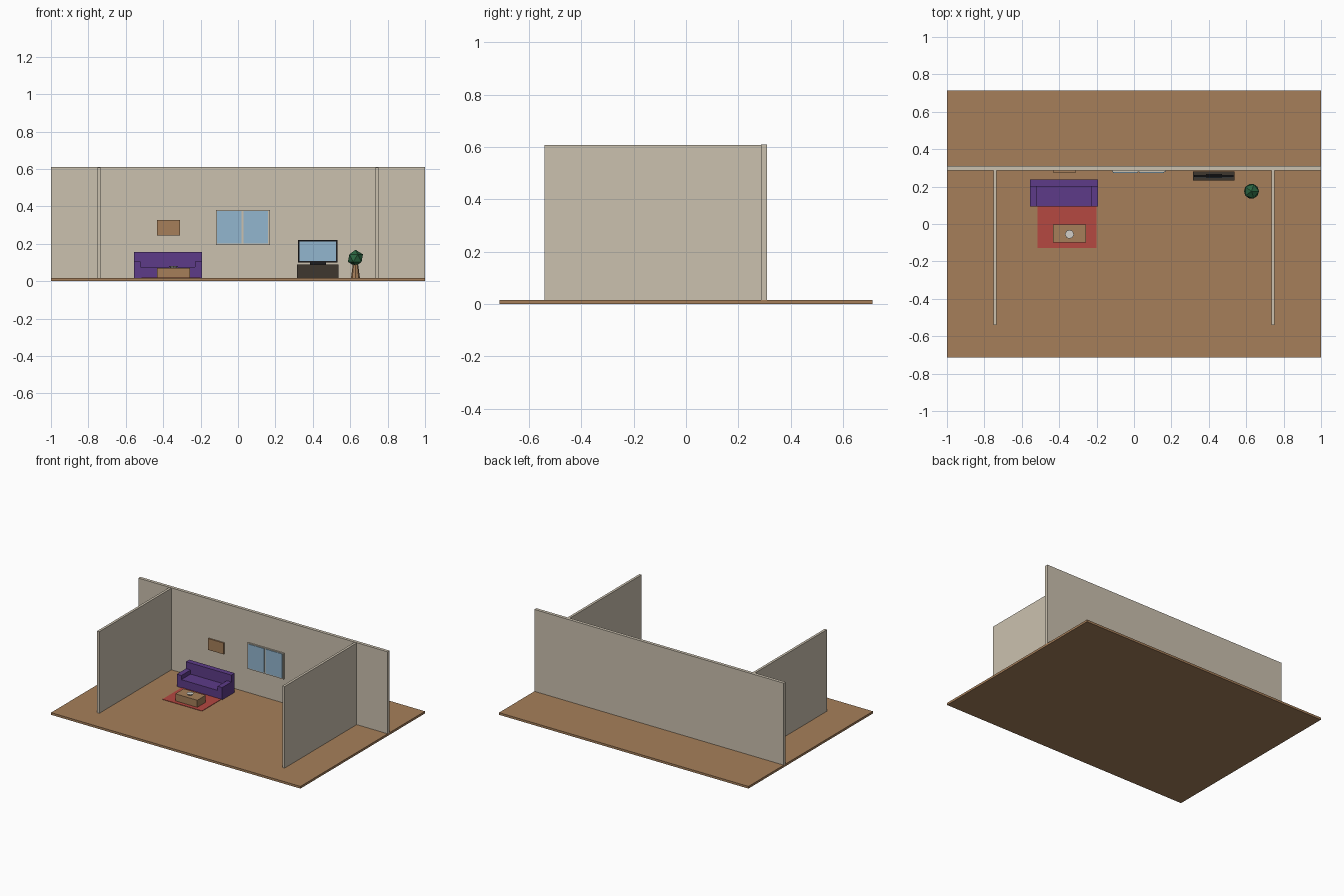
import bpy
from mathutils import Vector

cube = bpy.data.objects.get("Cube")
if cube:
    bpy.data.objects.remove(cube, do_unlink=True)


def material(name, hexcode):
    """Flat material from a display hex colour."""
    def lin(c):
        c /= 255
        return c / 12.92 if c <= 0.04045 else ((c + 0.055) / 1.055) ** 2.4
    rgba = [lin(c) for c in bytes.fromhex(hexcode)] + [1]
    mat = bpy.data.materials.new(name)
    mat.use_nodes = True
    mat.diffuse_color = rgba
    bsdf = mat.node_tree.nodes["Principled BSDF"]
    bsdf.inputs["Base Color"].default_value = rgba
    return mat


WOOD = material("wood", "A67F5A")
WALL = material("wall beige", "CBC1AF")
PURPLE = material("sofa purple", "5D3B88")
RED = material("rug red", "B54841")
GLASS = material("glass blue", "92B6CF")
BLACK = material("black", "1C1C1E")
DARK = material("dark brown", "3E372F")
GREEN = material("leaf green", "2A6540")
WHITE = material("bowl white", "D2CFC8")


def finish(name, mat):
    obj = bpy.context.object
    obj.name = name
    obj.data.materials.append(mat)
    return obj


def box(name, mat, x, y, z):
    """Axis-aligned box from (min, max) ranges."""
    lo, hi = Vector((x[0], y[0], z[0])), Vector((x[1], y[1], z[1]))
    bpy.ops.mesh.primitive_cube_add(size=1)
    obj = finish(name, mat)
    for v in obj.data.vertices:
        v.co = [hi[i] if v.co[i] > 0 else lo[i] for i in range(3)]
    return obj


def cone(name, mat, loc, r1, r2, depth, sides):
    bpy.ops.mesh.primitive_cone_add(vertices=sides, radius1=r1, radius2=r2, depth=depth,
                                    location=(loc[0], loc[1], loc[2] + depth / 2))
    return finish(name, mat)


FLOOR = 0.016
WALL_Y = 0.286

# Room shell
box("floor", WOOD, (-1, 1), (-0.713, 0.713), (0, FLOOR))
box("back_wall", WALL, (-1, 1), (WALL_Y, 0.309), (FLOOR, 0.61))
for side, x in (("right", -0.743), ("left", 0.743)):
    box(side + "_wall", WALL, (x - 0.009, x + 0.009), (-0.54, WALL_Y), (FLOOR, 0.608))

# Sofa
box("sofa_seat", PURPLE, (-0.52, -0.23), (0.094, 0.2), (FLOOR, 0.075))
box("sofa_back", PURPLE, (-0.557, -0.193), (0.2, 0.238), (FLOOR, 0.155))
for side, x in (("right", -0.557), ("left", -0.23)):
    box(side + "_sofa_arm", PURPLE, (x, x + 0.037), (0.094, 0.2), (FLOOR, 0.105))

# Rug, coffee table and bowl
box("rug", RED, (-0.517, -0.2), (-0.127, 0.1), (FLOOR, FLOOR + 0.003))
box("coffee_table", WOOD, (-0.433, -0.257), (-0.1, -0.003), (FLOOR + 0.003, 0.07))
cone("bowl", WHITE, (-0.345, -0.055, 0.07), 0.016, 0.024, 0.01, 8)

# Wall picture
box("wall_picture", WOOD, (-0.433, -0.31), (WALL_Y - 0.01, WALL_Y), (0.245, 0.327))

# Window with two panes in a thin frame
box("window_frame", WALL, (-0.118, 0.172), (0.277, WALL_Y), (0.192, 0.38))
for side, x in (("right", (-0.111, 0.018)), ("left", (0.03, 0.161))):
    box(side + "_window_pane", GLASS, x, (0.273, 0.278), (0.2, 0.375))

# Television on its stand
box("tv_stand", DARK, (0.315, 0.537), (0.232, 0.28), (FLOOR, 0.09))
box("tv_foot", BLACK, (0.385, 0.47), (0.245, 0.268), (0.09, 0.103))
box("tv_body", BLACK, (0.321, 0.533), (0.25, 0.263), (0.1, 0.22))
box("tv_screen", GLASS, (0.329, 0.525), (0.248, 0.251), (0.107, 0.211))

# Potted tree
cone("tree_trunk", WOOD, (0.628, 0.175, FLOOR), 0.024, 0.014, 0.075, 8)
bpy.ops.mesh.primitive_ico_sphere_add(subdivisions=1, radius=0.045,
                                      location=(0.628, 0.175, 0.123))
finish("tree_leaves", GREEN)
